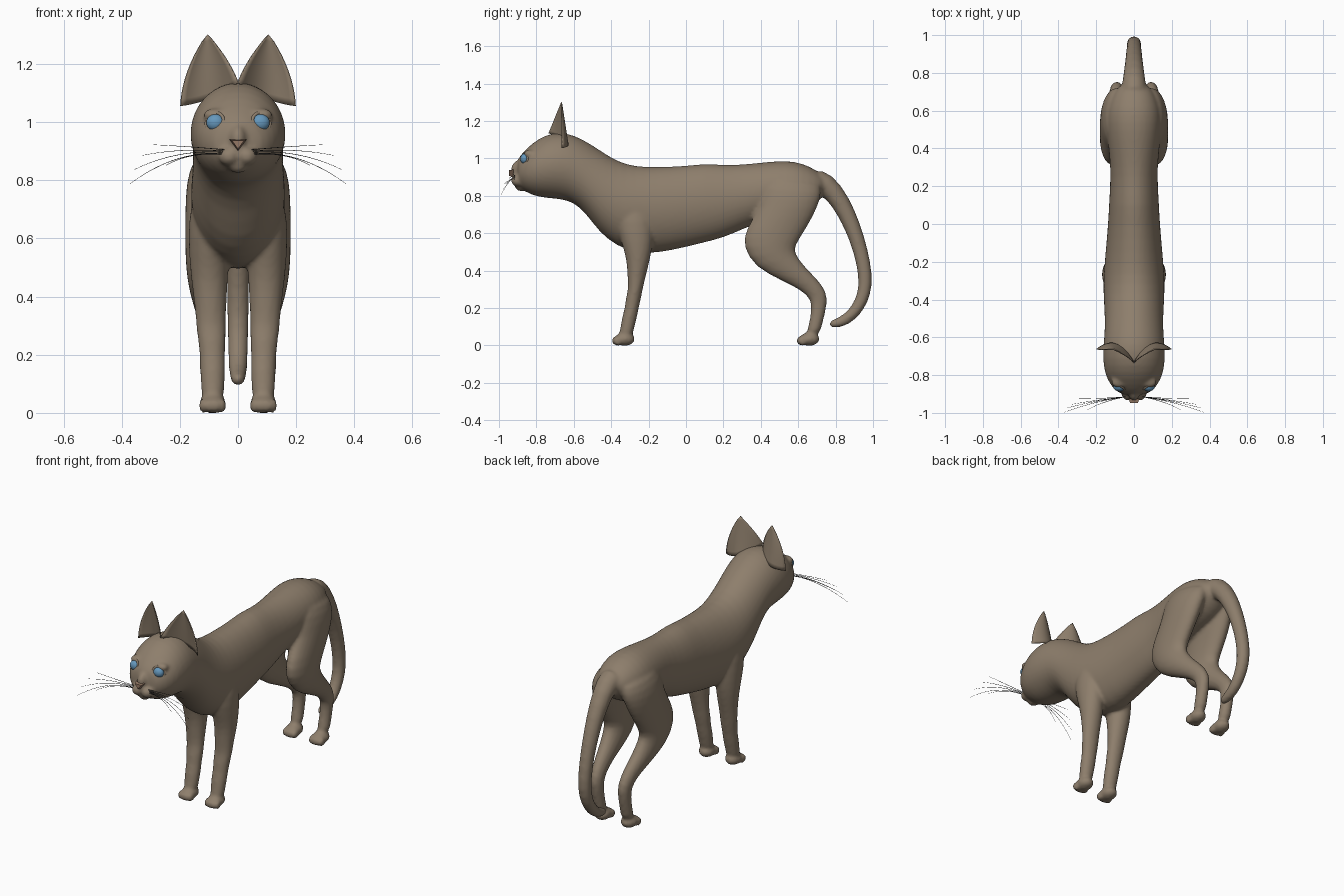
import bpy, bmesh
from math import sin, cos, pi, radians, atan2, degrees
from mathutils import Vector, Matrix

cube = bpy.data.objects.get("Cube")
if cube:
    bpy.data.objects.remove(cube, do_unlink=True)


def material(name, rgb):
    m = bpy.data.materials.new(name)
    m.use_nodes = True
    m.diffuse_color = (*rgb, 1)
    m.node_tree.nodes["Principled BSDF"].inputs["Base Color"].default_value = (*rgb, 1)
    return m


FUR = material("brown fur", (0.27, 0.21, 0.15))
NOSE = material("nose tan", (0.30, 0.19, 0.13))
BLUE = material("eye blue", (0.13, 0.31, 0.50))
DARK = material("whisker dark", (0.03, 0.03, 0.03))


def new_object(name, bm, mat):
    bmesh.ops.recalc_face_normals(bm, faces=bm.faces[:])
    me = bpy.data.meshes.new(name)
    bm.to_mesh(me)
    bm.free()
    me.materials.append(mat)
    me.polygons.foreach_set("use_smooth", [True] * len(me.polygons))
    ob = bpy.data.objects.new(name, me)
    bpy.context.collection.objects.link(ob)
    return ob


def loft(bm, sections, n=20):
    """Skin rings (x, y, z, x radius, other radius, tilt in degrees)."""
    rings = []
    for x, y, z, rx, rs, tilt in sections:
        t = radians(tilt)
        axis = Vector((0, cos(t), sin(t)))
        rings.append([bm.verts.new(Vector((x + rx * cos(a), y, z)) + axis * rs * sin(a))
                      for a in (2 * pi * i / n for i in range(n))])
    for a, b in zip(rings, rings[1:]):
        for i in range(n):
            j = (i + 1) % n
            bm.faces.new((a[i], a[j], b[j], b[i]))
    bm.faces.new(rings[0])
    bm.faces.new(rings[-1])


def ball(bm, centre, radii):
    mat = Matrix.Translation(centre) @ Matrix.Diagonal((*radii, 1))
    bmesh.ops.create_uvsphere(bm, u_segments=20, v_segments=12, radius=1, matrix=mat)


skin = bmesh.new()

# Head, neck and trunk: y, top, bottom, half width
trunk = [(-.905, .99, .86, .06), (-.88, 1.025, .835, .105), (-.82, 1.085, .80, .146),
         (-.75, 1.128, .788, .163), (-.67, 1.142, .782, .166), (-.60, 1.125, .765, .158),
         (-.53, 1.09, .70, .155), (-.46, 1.045, .60, .157), (-.37, .985, .53, .163),
         (-.27, .957, .495, .162), (-.16, .955, .49, .152), (0, .96, .525, .138),
         (.10, .975, .55, .133), (.20, .965, .575, .127), (.30, .968, .62, .125),
         (.40, .978, .66, .135), (.50, .988, .68, .145), (.58, .985, .70, .145),
         (.66, .96, .73, .125), (.72, .92, .78, .09), (.75, .89, .82, .05)]
loft(skin, [(0, y, (t + b) / 2, w, (t - b) / 2, 90) for y, t, b, w in trunk], 28)

# Tail, rings square to its path: y, z, radius
tail = [(.66, .88, .075), (.75, .87, .062), (.83, .765, .051), (.89, .64, .044),
        (.937, .50, .039), (.961, .37, .038), (.955, .28, .036), (.92, .20, .034),
        (.86, .137, .031), (.80, .117, .026), (.765, .112, .016)]
rings = []
for i, (y, z, r) in enumerate(tail):
    p, q = tail[max(i - 1, 0)], tail[min(i + 1, len(tail) - 1)]
    rings.append((0, y, z, r, r, degrees(atan2(q[1] - p[1], q[0] - p[0])) + 90))
loft(skin, rings)

# Legs, right and left
fore = [(.095, -.27, .78, .055, .08, 0), (.10, -.275, .66, .072, .105, 0),
        (.10, -.26, .55, .070, .085, 0), (.098, -.255, .46, .064, .063, 0),
        (.095, -.263, .38, .056, .051, 0), (.093, -.27, .30, .051, .038, 0),
        (.09, -.28, .26, .050, .042, 0), (.088, -.29, .20, .043, .037, 0),
        (.087, -.302, .15, .045, .041, 0), (.087, -.315, .09, .040, .036, 0),
        (.087, -.325, .04, .040, .040, 0)]
hind = [(.07, .58, .91, .06, .14, -8), (.095, .565, .83, .078, .165, -6),
        (.108, .55, .74, .074, .155, 0), (.116, .485, .63, .066, .17, 3),
        (.118, .44, .53, .064, .14, 0), (.115, .475, .455, .060, .115, 20),
        (.108, .575, .385, .050, .068, 40), (.098, .66, .325, .040, .052, 40),
        (.092, .712, .265, .036, .050, 20), (.09, .711, .20, .034, .041, 0),
        (.09, .695, .12, .033, .035, 0), (.088, .675, .05, .038, .040, 0)]
for side in (-1, 1):
    for leg in (fore, hind):
        loft(skin, [(side * s[0], *s[1:]) for s in leg])
    # Paws with four toes each
    for y in (-.327, .66):
        ball(skin, (side * .087, y, .034), (.046, .055, .036))
        for k in (-1.5, -.5, .5, 1.5):
            ball(skin, (side * .087 + k * .021, y - .046 + .006 * abs(k), .025),
                 (.016, .028, .026))
    # Muzzle pads and brows
    ball(skin, (side * .030, -.898, .882), (.038, .038, .034))
    ball(skin, (side * .080, -.838, 1.025), (.042, .030, .022))
    ball(skin, (side * .085, -.825, .955), (.050, .035, .030))

# Chin and bridge of the nose
ball(skin, (0, -.882, .848), (.034, .032, .024))
ball(skin, (0, -.895, .940), (.030, .042, .050))

body = new_object("body", skin, FUR)
sub = body.modifiers.new("round", "SUBSURF")
sub.levels = sub.render_levels = 1
rem = body.modifiers.new("fuse", "REMESH")
rem.mode = "VOXEL"
rem.voxel_size = 0.01
rem.use_smooth_shade = True
soft = body.modifiers.new("soften", "SMOOTH")
soft.factor = 0.5
soft.iterations = 5


def ear(name, side):
    """Cupped sheet from a curved base up to a pointed tip."""
    a, c, b = Vector((.002, -.735, 1.135)), Vector((.083, -.575, 1.07)), Vector((.196, -.665, 1.055))
    tip = Vector((.106, -.668, 1.30))
    bm = bmesh.new()
    n, rows = 12, 10
    grid = []
    for j in range(rows):
        t = j / rows
        row = []
        for i in range(n + 1):
            s = i / n
            base = a * (1 - s) ** 2 + c * 2 * s * (1 - s) + b * s * s
            p = base.lerp(tip, t)
            p.x += .12 * t * (1 - t) * (s - .35)
            row.append(bm.verts.new((side * p.x, p.y, p.z)))
        grid.append(row)
    top = bm.verts.new((side * tip.x, tip.y, tip.z))
    for r, q in zip(grid, grid[1:]):
        for i in range(n):
            bm.faces.new((r[i], r[i + 1], q[i + 1], q[i]))
    for i in range(n):
        bm.faces.new((grid[-1][i], grid[-1][i + 1], top))
    ob = new_object(name, bm, FUR)
    ob.modifiers.new("thickness", "SOLIDIFY").thickness = 0.005


def whisker(name, points):
    cu = bpy.data.curves.new(name, "CURVE")
    cu.dimensions = "3D"
    cu.bevel_depth = 0.0013
    cu.bevel_resolution = 1
    sp = cu.splines.new("NURBS")
    sp.points.add(len(points) - 1)
    for pt, co in zip(sp.points, points):
        pt.co = (*co, 1)
    sp.points[-1].radius = 0.4
    sp.use_endpoint_u = True
    sp.order_u = 3
    cu.materials.append(DARK)
    bpy.context.collection.objects.link(bpy.data.objects.new(name, cu))


for side, word in ((1, "left"), (-1, "right")):
    ear(word + "_ear", side)
    # Eye and its lid rim
    bm = bmesh.new()
    ball(bm, (side * .077, -.862, .998), (.032, .024, .029))
    new_object(word + "_eye", bm, BLUE)
    bpy.ops.mesh.primitive_torus_add(major_radius=.034, minor_radius=.006,
                                     major_segments=32, minor_segments=8,
                                     location=(side * .079, -.861, .998),
                                     rotation=(radians(80), 0, side * radians(28)))
    lid = bpy.context.object
    lid.name = word + "_eyelid"
    lid.data.materials.append(FUR)
    bpy.ops.object.shade_smooth()
    # Whiskers: tip x, tip y, tip z, root z
    tips = [(.372, -.998, .787, .892), (.358, -.975, .836, .896), (.33, -.955, .885, .900),
            (.29, -.925, .922, .905), (.25, -.985, .85, .888)]
    for k, (x, y, z, root) in enumerate(tips):
        whisker(f"{word}_whisker_{k + 1}",
                [(side * .045, -.915, root), (side * (.05 + x * .45), -.925 + (y + .925) * .2, root + .012),
                 (side * x, y, z)])

# Triangular nose
bpy.ops.mesh.primitive_cone_add(vertices=3, radius1=.024, radius2=.034, depth=.024,
                                location=(0, -.935, .927), rotation=(radians(-90), 0, 0))
nose = bpy.context.object
nose.name = "nose"
nose.scale = (1, .8, 1)
nose.data.materials.append(NOSE)
